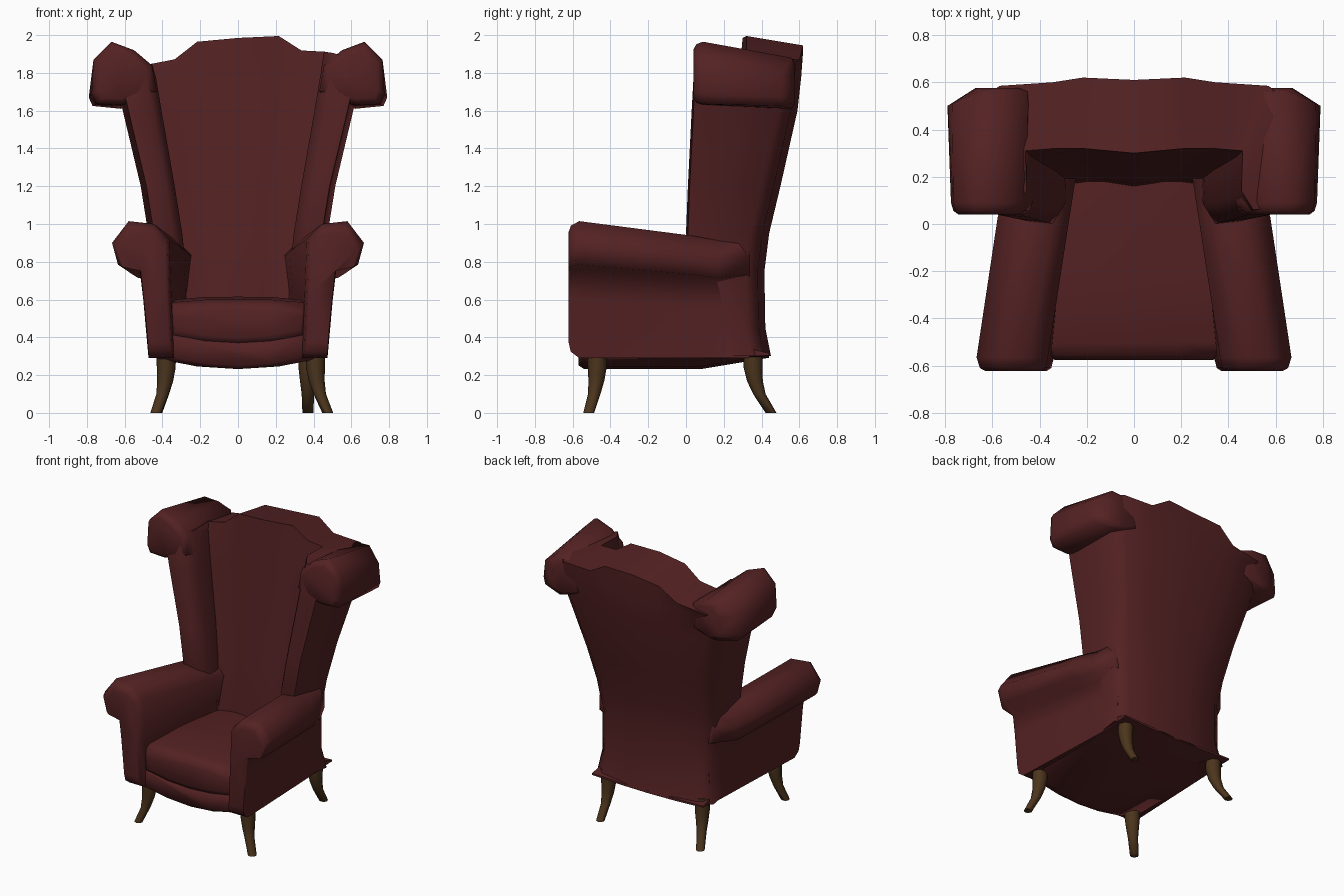
import bpy, bmesh, math
from mathutils import Vector

if "Cube" in bpy.data.objects:
    bpy.data.objects.remove(bpy.data.objects["Cube"])


def material(name, rgb):
    m = bpy.data.materials.new(name)
    m.diffuse_color = (*rgb, 1)
    m.use_nodes = True
    m.node_tree.nodes["Principled BSDF"].inputs["Base Color"].default_value = m.diffuse_color
    return m


RED = material("dark red leather", (0.088, 0.0155, 0.0165))
WOOD = material("brown wood", (0.072, 0.035, 0.012))


def loft(name, rings, mat, angle=75, caps=True, top_strip=None):
    """Skin closed rings of points; top_strip pairs indices to close a U-shaped top."""
    bm = bmesh.new()
    rows = [[bm.verts.new(p) for p in r] for r in rings]
    n = len(rows[0])
    for a, b in zip(rows, rows[1:]):
        for i in range(n):
            j = (i + 1) % n
            bm.faces.new((a[i], a[j], b[j], b[i]))
    if caps:
        bm.faces.new(rows[0])
        bm.faces.new(rows[-1])
    if top_strip:
        for row in (rows[0], rows[-1]):
            for (i, o), (i2, o2) in zip(top_strip, top_strip[1:]):
                bm.faces.new((row[i], row[i2], row[o2], row[o]))
    bmesh.ops.recalc_face_normals(bm, faces=bm.faces)
    me = bpy.data.meshes.new(name)
    bm.to_mesh(me)
    bm.free()
    me.materials.append(mat)
    ob = bpy.data.objects.new(name, me)
    bpy.context.collection.objects.link(ob)
    bpy.ops.object.select_all(action='DESELECT')
    ob.select_set(True)
    bpy.context.view_layer.objects.active = ob
    bpy.ops.object.shade_smooth_by_angle(angle=math.radians(angle))
    return ob


def shrink(ring, f, dy=0):
    c = sum((Vector(p) for p in ring), Vector()) / len(ring)
    out = []
    for p in ring:
        q = c + (Vector(p) - c) * f
        out.append((q.x, p[1] + dy, q.z))
    return out


# Backrest and wings: U-shaped plan lofted upwards
# z, inner x, inner y, wing front y, outer x, rear y
LEVELS = [(0.30, 0.27, 0.16, 0.14, 0.465, 0.45), (0.45, 0.27, 0.17, 0.12, 0.445, 0.42),
          (0.75, 0.28, 0.19, 0.06, 0.45, 0.415), (0.95, 0.30, 0.21, 0.0, 0.475, 0.44),
          (1.20, 0.34, 0.24, 0.01, 0.515, 0.50), (1.60, 0.41, 0.28, 0.03, 0.61, 0.59),
          (1.78, 0.44, 0.30, 0.04, 0.65, 0.61), (1.90, 0.46, 0.32, 0.06, 0.65, 0.62)]
CROWN = [1.985, 1.98, 1.895, 1.88, 1.88, 1.87]    # top height per column


def back_ring(level, last):
    z, xi, fy, y0, xo, yb = level
    inner = [(0, fy - 0.02), (0.47 * xi, fy), (0.73 * xi, fy), (xi, fy - 0.01),
             (xi - 0.005, y0 + 0.08), (xi + 0.045, y0)]
    outer = [(0, yb - 0.01), (0.47 * xi, yb), (0.75 * xi, yb - 0.02), (xo - 0.08, yb - 0.035),
             (xo, yb - 0.10), (xo - 0.03, y0 + 0.01)]

    def point(p, i, s, drop):
        x = p[0] * s
        return (x, p[1], CROWN[i] + 0.07 * x - drop if last else z)
    n = len(inner)
    right = [point(inner[i], i, 1, 0) for i in range(n)]
    right += [point(outer[i], i, 1, 0.05) for i in reversed(range(n))]
    left = [point(outer[i], i, -1, 0.05) for i in range(1, n)]
    left += [point(inner[i], i, -1, 0) for i in reversed(range(1, n))]
    return right + left


strip = [(21 - k, 12 + k) for k in reversed(range(5))] + [(k, 11 - k) for k in range(6)]
loft("backrest_with_wings", [back_ring(l, l is LEVELS[-1]) for l in LEVELS], RED,
     angle=65, caps=False, top_strip=strip)

# Arms: scrolled profile swept to the rear
ARM = [(0.34, 0.29), (0.475, 0.29), (0.505, 0.60), (0.525, 0.76), (0.64, 0.785), (0.672, 0.90),
       (0.585, 1.015), (0.45, 1.0), (0.37, 0.92), (0.355, 0.60)]
# Scrolls on top of the wings: front and rear sections
ROLL_FRONT = [(0.43, 1.70), (0.455, 1.84), (0.55, 1.92), (0.67, 1.965), (0.765, 1.87),
              (0.775, 1.69), (0.75, 1.635), (0.62, 1.63)]
ROLL_REAR = [(0.44, 1.66), (0.45, 1.84), (0.55, 1.875), (0.66, 1.88), (0.77, 1.80),
             (0.79, 1.67), (0.77, 1.625), (0.62, 1.61)]


def arm_ring(y, s, drop, limit=1):
    t = (y + 0.6) / 0.65
    out = []
    for x, z in ARM:
        h = (z - 0.29) / 0.71
        out.append((s * min(limit, x - t * (0.025 + 0.085 * h)), y, z - drop * h))
    return out


for side, s in (("left", -1), ("right", 1)):
    front = arm_ring(-0.565, s, 0)
    rings = [shrink(front, 0.80, -0.057), shrink(front, 0.92, -0.045), front,
             arm_ring(0.03, s, 0.075), arm_ring(0.17, s, 0.10, 0.53),
             arm_ring(0.34, s, 0.07, 0.455)]
    loft(side + "_arm", rings, RED)

    a = [(s * x, 0.09, z) for x, z in ROLL_FRONT]
    # rear end curves round into the back
    b = [(s * x, 0.56 - 0.5 * max(0, x - 0.67), z) for x, z in ROLL_REAR]
    tail = [(s * (0.48 + (x - 0.44) * 0.55), 0.575, 1.72 + (z - 1.72) * 0.8)
            for x, z in ROLL_REAR]
    loft(side + "_wing_scroll", [shrink(a, 0.78, -0.05), shrink(a, 0.93, -0.035), a, b, tail], RED)

# Seat base with a sagging underside; y, half width, bottom lift, top
rings = []
for y, w, lift, top in [(-0.57, 0.34, 0.02, 0.365), (-0.54, 0.36, 0, 0.38), (-0.5, 0.43, 0, 0.365),
                        (0.08, 0.43, 0, 0.365), (0.44, 0.445, 0.06, 0.31)]:
    rings.append([(u * w, y, 0.232 + lift + (0.055 - lift * 0.7) * u * u)
                  for u in (-1, -0.5, 0, 0.5, 1)]
                 + [(u * w, y, top + (top - 0.3) * 0.6 * u * u) for u in (1, 0.5, 0, -0.5, -1)])
loft("seat_base", rings, RED)

# Seat cushion; y, half width, bottom, top
rings = []
for y, w, z0, z1 in [(-0.575, 0.33, 0.40, 0.545), (-0.555, 0.345, 0.365, 0.58),
                     (-0.50, 0.355, 0.36, 0.60), (-0.2, 0.33, 0.36, 0.615), (0.2, 0.285, 0.36, 0.60)]:
    rings.append([(u * w, y, z0 + 0.04 * u * u) for u in (-1, -0.5, 0, 0.5, 1)]
                 + [(w * 1.02, y, (z0 + z1) / 2 + 0.03)]
                 + [(u * w, y, z1 - 0.015 * u ** 4) for u in (1, 0.5, 0, -0.5, -1)]
                 + [(-w * 1.02, y, (z0 + z1) / 2 + 0.03)])
loft("seat_cushion", rings, RED)

# Curved legs: top x, y and foot x, y
LEGS = {"front_left_leg": (-0.38, -0.47, -0.435, -0.515),
        "front_right_leg": (0.41, -0.47, 0.475, -0.515),
        "back_left_leg": (-0.38, 0.355, -0.43, 0.45),
        "back_right_leg": (0.37, 0.355, 0.37, 0.45)}
for name, (tx, ty, fx, fy) in LEGS.items():
    rings = []
    for z, f, r in [(0.34, 0, 0.052), (0.24, 0, 0.05), (0.17, 0.1, 0.042),
                    (0.10, 0.35, 0.033), (0.0, 1, 0.029)]:
        cx, cy = tx + (fx - tx) * f, ty + (fy - ty) * f
        rings.append([(cx + r * math.cos(k * math.pi / 4), cy + r * math.sin(k * math.pi / 4), z)
                      for k in range(8)])
    loft(name, rings, WOOD)
